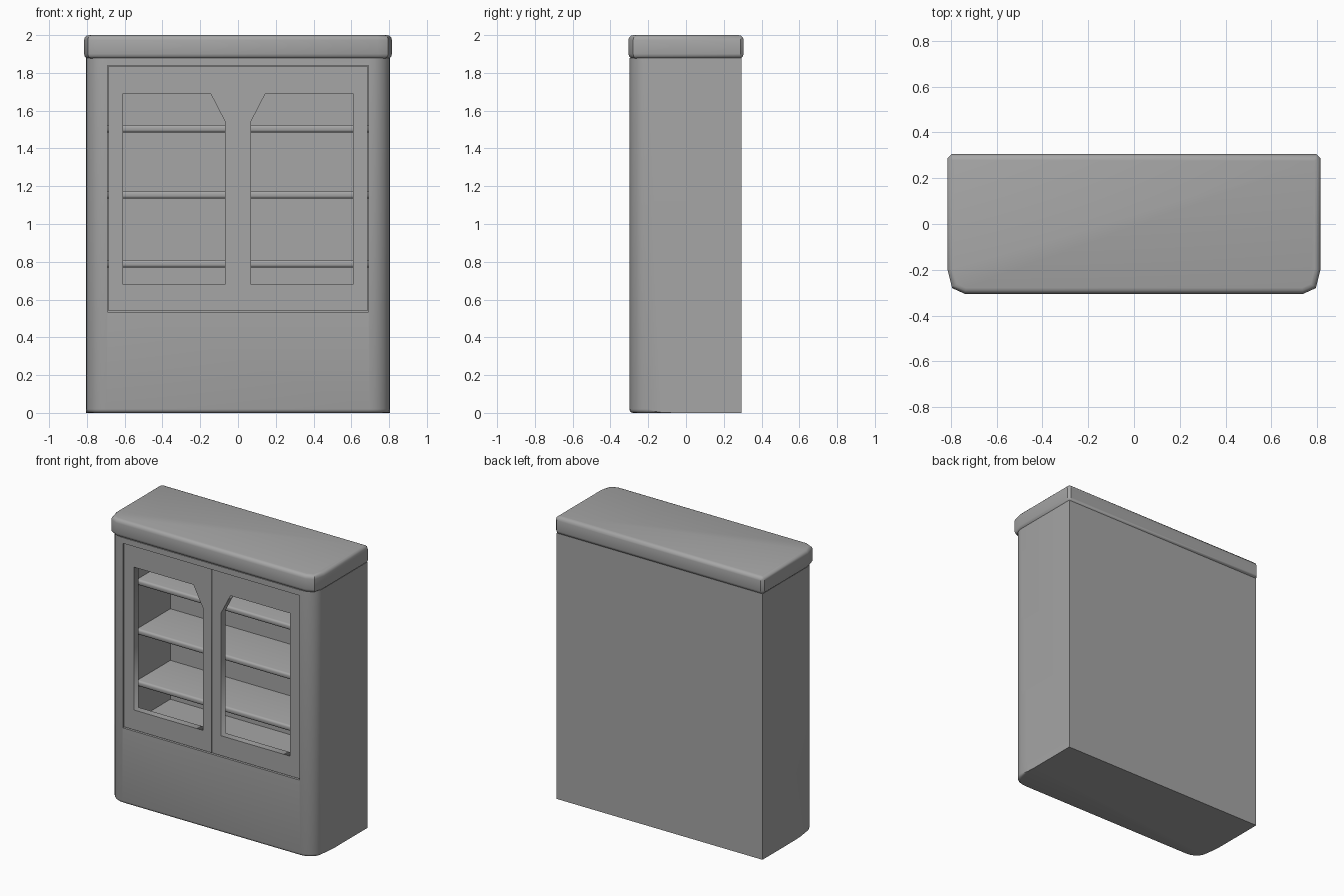
import bpy
import bmesh
from math import sin, cos, pi, radians

cube = bpy.data.objects.get("Cube")
if cube:
    bpy.data.objects.remove(cube, do_unlink=True)

grey = bpy.data.materials.new("plain_grey")
grey.use_nodes = True
grey.diffuse_color = (0.38, 0.38, 0.38, 1)
grey.node_tree.nodes["Principled BSDF"].inputs["Base Color"].default_value = (0.38, 0.38, 0.38, 1)


def activate(ob):
    bpy.ops.object.select_all(action='DESELECT')
    ob.select_set(True)
    bpy.context.view_layer.objects.active = ob


def smooth(ob):
    activate(ob)
    bpy.ops.object.shade_smooth_by_angle(angle=radians(35))


def prism(name, plan, z0, z1, bevel=0, segments=3, rule=None):
    """Extrude a plan outline upward and round the edges chosen by rule."""
    bm = bmesh.new()
    base = bm.faces.new([bm.verts.new((x, y, z0)) for x, y in plan])
    top = bmesh.ops.extrude_face_region(bm, geom=[base])
    bmesh.ops.translate(bm, vec=(0, 0, z1 - z0),
                        verts=[v for v in top["geom"] if isinstance(v, bmesh.types.BMVert)])
    bmesh.ops.recalc_face_normals(bm, faces=bm.faces)
    if bevel:
        edges = [e for e in bm.edges if rule(e.verts[0].co, e.verts[1].co)]
        bmesh.ops.bevel(bm, geom=edges, offset=bevel, segments=segments,
                        profile=0.5, affect='EDGES')
    mesh = bpy.data.meshes.new(name)
    bm.to_mesh(mesh)
    bm.free()
    mesh.materials.append(grey)
    ob = bpy.data.objects.new(name, mesh)
    bpy.context.collection.objects.link(ob)
    return ob


def mirrored(half):
    """Complete a right-hand outline with its mirror image."""
    return half + [(-x, y) for x, y in reversed(half)]


def rect(x, y0, y1):
    return mirrored([(x, y0), (x, y1)])


# Cabinet body with rounded front corners
arc = [(0.695 + 0.11 * sin(i * pi / 12), -0.2 - 0.1 * cos(i * pi / 12)) for i in range(7)]
body = prism("cabinet_body", mirrored(arc + [(0.805, 0.295)]), 0, 1.88, 0.02, 3,
             lambda a, b: max(a.z, b.z) < 0.01 and max(a.y, b.y) < -0.19)

# Hollow out the display compartment
cutter = prism("compartment_cutter", rect(0.69, -0.5, 0.23), 0.535, 1.84)
cutter.hide_render = True
activate(body)
cut = body.modifiers.new("compartment", 'BOOLEAN')
cut.operation = 'DIFFERENCE'
cut.solver = 'EXACT'
cut.object = cutter
bpy.ops.object.modifier_apply(modifier=cut.name)
bpy.data.objects.remove(cutter, do_unlink=True)
smooth(body)

# Overhanging top slab with softened edges
slab_plan = mirrored([(0.74, -0.305), (0.795, -0.28), (0.815, -0.2),
                      (0.815, 0.288), (0.798, 0.305)])
smooth(prism("top_slab", slab_plan, 1.875, 2.0, 0.026, 3,
             lambda a, b: abs(a.z - b.z) < 0.001))

# Shelves with rounded front edges
for i, z in enumerate((0.77, 1.135, 1.485)):
    smooth(prism(f"shelf_{i + 1}", rect(0.695, -0.145, 0.235), z, z + 0.04, 0.014, 3,
                 lambda a, b: max(a.y, b.y) < -0.14 and abs(a.z - b.z) < 0.001))


# Doors: flat panels with a clipped-corner window opening
def door(name, side):
    curve = bpy.data.curves.new(name, 'CURVE')
    curve.dimensions = '2D'
    curve.fill_mode = 'BOTH'
    curve.extrude = 0.025
    frame = [(0.001, 0.54), (0.686, 0.54), (0.686, 1.836), (0.001, 1.836)]
    window = [(0.07, 0.68), (0.61, 0.68), (0.61, 1.69), (0.145, 1.69), (0.07, 1.545)]
    for outline in (frame, window):
        spline = curve.splines.new('POLY')
        spline.points.add(len(outline) - 1)
        for p, (x, z) in zip(spline.points, outline):
            p.co = (side * x, z, 0, 1)
        spline.use_cyclic_u = True
    curve.materials.append(grey)
    ob = bpy.data.objects.new(name, curve)
    bpy.context.collection.objects.link(ob)
    ob.rotation_euler.x = pi / 2
    ob.location.y = -0.267
    activate(ob)
    bpy.ops.object.convert(target='MESH')


door("left_door", 1)
door("right_door", -1)
